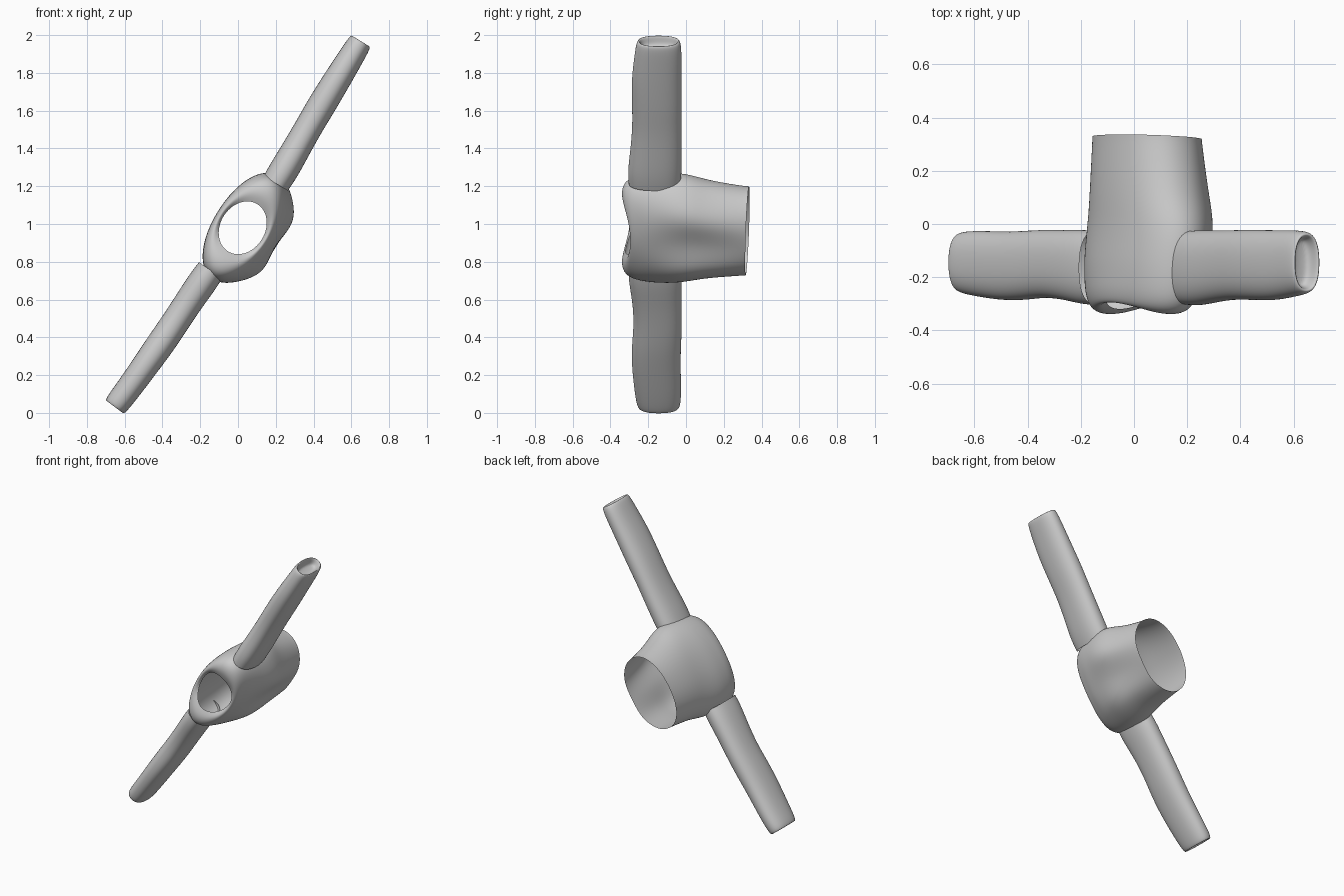
import bpy, bmesh, math
from mathutils import Vector

DIR = Vector((0.53, 0, 0.848))      # direction of the arms
NRM = Vector((-0.848, 0, 0.53))     # across the arms


def spow(v, p):
    return math.copysign(abs(v) ** p, v)


def loft(name, rings, cap_end=False):
    """Skin a list of rings of points into one smooth surface."""
    bm = bmesh.new()
    rows = [[bm.verts.new(p) for p in ring] for ring in rings]
    n = len(rows[0])
    for a, b in zip(rows, rows[1:]):
        for i in range(n):
            j = (i + 1) % n
            bm.faces.new((a[i], a[j], b[j], b[i]))
    if cap_end:
        bm.faces.new(rows[-1])
    bmesh.ops.recalc_face_normals(bm, faces=bm.faces)
    me = bpy.data.meshes.new(name)
    bm.to_mesh(me)
    bm.free()
    for f in me.polygons:
        f.use_smooth = True
    ob = bpy.data.objects.new(name, me)
    bpy.context.collection.objects.link(ob)
    sub = ob.modifiers.new("smooth", 'SUBSURF')
    sub.levels = sub.render_levels = 2
    return ob


# Hub: open shell along y.
# (y, centre x, centre z, half length, half width left, half width right, squareness, right lobes, rim wave)
hub = [
    (0.325, 0.045, 0.965, 0.252, 0.172, 0.178, 2.15, 0.3, 0.012),
    (0.30, 0.045, 0.965, 0.254, 0.172, 0.178, 2.15, 0.4, 0.008),
    (0.20, 0.046, 0.970, 0.268, 0.174, 0.178, 2.15, 0.8, 0),
    (0.10, 0.048, 0.976, 0.286, 0.174, 0.178, 2.15, 1.2, 0),
    (0.02, 0.050, 0.981, 0.312, 0.172, 0.178, 2.1, 1.5, 0),
    (-0.06, 0.047, 0.981, 0.325, 0.172, 0.178, 2.1, 1.2, 0),
    (-0.14, 0.040, 0.980, 0.325, 0.172, 0.174, 2.1, 0.6, 0),
    (-0.21, 0.034, 0.980, 0.320, 0.166, 0.168, 2.05, 0.2, 0),
    (-0.27, 0.028, 0.980, 0.305, 0.160, 0.160, 2.0, 0, 0),
    (-0.315, 0.025, 0.980, 0.265, 0.148, 0.148, 2.0, 0, 0),
    (-0.324, 0.025, 0.980, 0.200, 0.132, 0.132, 2.0, 0, 0),
    (-0.300, 0.025, 0.980, 0.148, 0.119, 0.119, 2.0, 0, 0),
]
SEG = 32
rings = []
for y, cx, cz, a, bl, br, p, lobe, wave in hub:
    ring = []
    for i in range(SEG):
        t = 2 * math.pi * i / SEG
        u, v = spow(math.cos(t), 2 / p), spow(math.sin(t), 2 / p)
        dy = wave * math.sin(t + 0.4)
        if y < -0.25:                        # front lip dips at the sides
            dy += 0.025 - 0.045 * math.cos(t) ** 2
        n = bl * v if v > 0 else br * v * (1 + lobe * u * u * (1 - u * u) ** 2)
        ring.append(Vector((cx, y + dy, cz)) + DIR * a * u + NRM * n)
    rings.append(ring)
loft("hub_sleeve", rings)


def arm(name, stations):
    """Flattened tube; station = (x, z, half thickness, y min, y max). Ends in a cupped tip."""
    pts = [Vector((s[0], 0, s[1])) for s in stations]
    rings = []

    def ring(c, n, w, y0, y1):
        yc, h = (y0 + y1) / 2, (y1 - y0) / 2
        rings.append([c + n * w * spow(math.cos(t), 0.85) + Vector((0, yc + h * spow(math.sin(t), 0.85), 0))
                      for t in (2 * math.pi * i / 20 for i in range(20))])

    for k, (c, s) in enumerate(zip(pts, stations)):
        d = (pts[min(k + 1, len(pts) - 1)] - pts[max(k - 1, 0)]).normalized()
        n = Vector((-d.z, 0, d.x))
        ring(c, n, s[2], s[3], s[4])
    # rolled lip and recessed floor of the tip
    _, _, w, y0, y1 = stations[-1]
    for depth, inset in ((-0.002, 0.012), (0.04, 0.022), (0.05, 0.04)):
        ring(pts[-1] - d * depth, n, w - inset, y0 + inset, y1 - inset)
    loft(name, rings, cap_end=True)


arm("upper_arm", [
    (0.200, 1.215, 0.076, -0.305, -0.025),
    (0.243, 1.285, 0.080, -0.310, -0.022),
    (0.310, 1.400, 0.076, -0.295, -0.022),
    (0.375, 1.515, 0.074, -0.285, -0.022),
    (0.440, 1.625, 0.077, -0.287, -0.020),
    (0.525, 1.765, 0.074, -0.290, -0.022),
    (0.590, 1.870, 0.069, -0.277, -0.022),
    (0.634, 1.943, 0.066, -0.267, -0.024),
    (0.650, 1.969, 0.060, -0.258, -0.032),
])
arm("lower_arm", [
    (-0.145, 0.755, 0.076, -0.305, -0.025),
    (-0.185, 0.698, 0.080, -0.305, -0.020),
    (-0.260, 0.590, 0.076, -0.285, -0.022),
    (-0.335, 0.475, 0.075, -0.277, -0.020),
    (-0.405, 0.372, 0.077, -0.287, -0.024),
    (-0.480, 0.266, 0.073, -0.290, -0.028),
    (-0.570, 0.140, 0.069, -0.277, -0.024),
    (-0.632, 0.059, 0.067, -0.265, -0.026),
    (-0.653, 0.031, 0.062, -0.255, -0.034),
])
